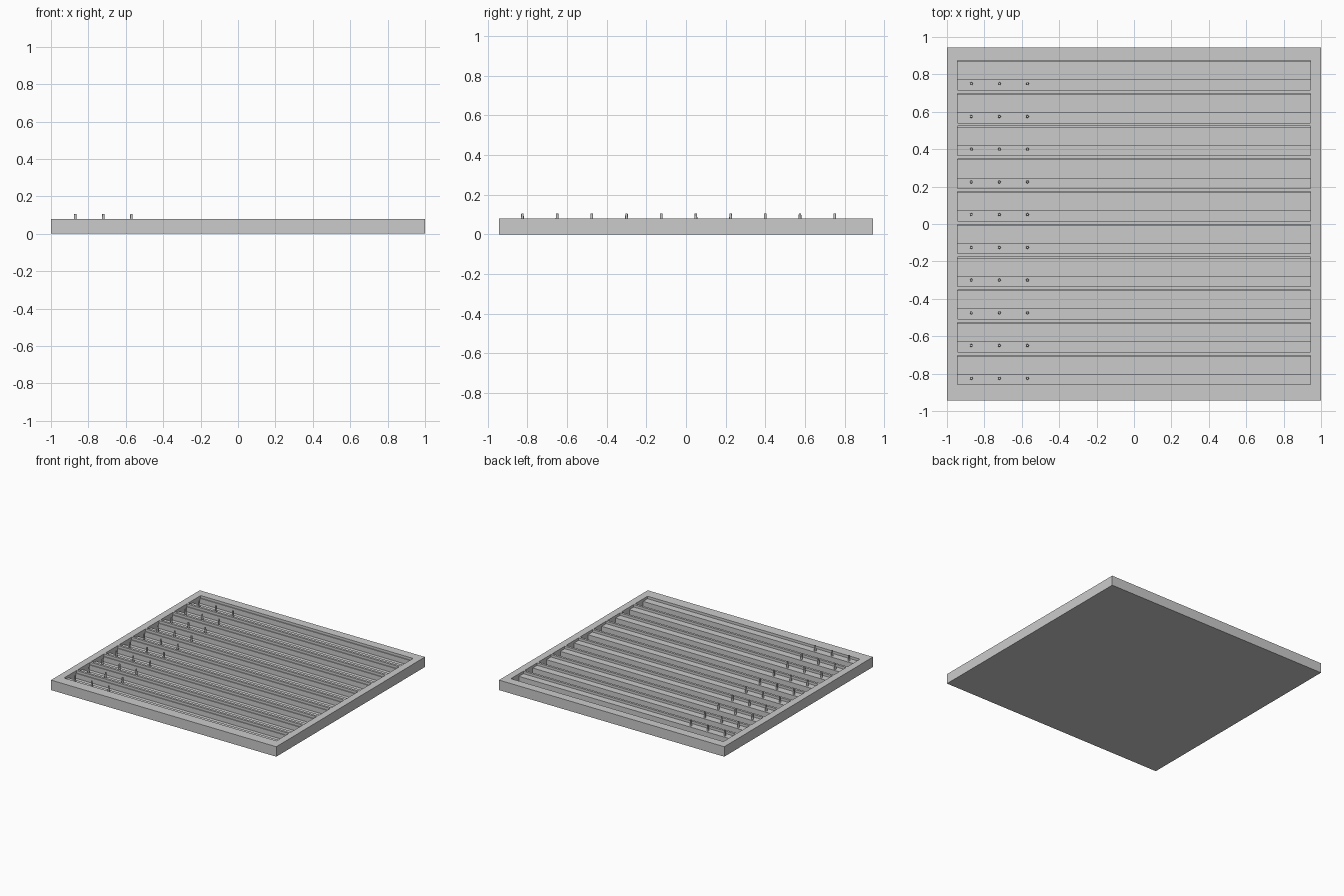
import bpy
import bmesh
from mathutils import Matrix, Vector

if "Cube" in bpy.data.objects:
    bpy.data.objects.remove(bpy.data.objects["Cube"], do_unlink=True)

# Overall sizes
HALF_X, HALF_Y, TOP = 1.0, 0.943, 0.08
SLOT_X = 0.943
ROWS, PITCH = 10, 0.175
FIRST_Y = -0.859
SHELF, FLOOR = 0.06, 0.02
PIN_COLUMNS = (-0.87, -0.72, -0.57)
PIN_OFFSET, PIN_TOP = 0.034, 0.105

grey = bpy.data.materials.new("plain_grey")
grey.use_nodes = True
grey.diffuse_color = (0.6, 0.6, 0.6, 1)
grey.node_tree.nodes["Principled BSDF"].inputs["Base Color"].default_value = grey.diffuse_color


def make_object(name, bm):
    bmesh.ops.recalc_face_normals(bm, faces=bm.faces)
    mesh = bpy.data.meshes.new(name)
    bm.to_mesh(mesh)
    bm.free()
    mesh.materials.append(grey)
    obj = bpy.data.objects.new(name, mesh)
    bpy.context.collection.objects.link(obj)
    return obj


def add_prism(bm, profile, half_length):
    """Extrude a (y, z) profile along x."""
    verts = [bm.verts.new((-half_length, y, z)) for y, z in profile]
    face = bm.faces.new(verts)
    moved = bmesh.ops.extrude_face_region(bm, geom=[face])["geom"]
    bmesh.ops.translate(bm, vec=Vector((2 * half_length, 0, 0)),
                        verts=[v for v in moved if isinstance(v, bmesh.types.BMVert)])


# Solid tray body
bm = bmesh.new()
add_prism(bm, [(-HALF_Y, 0), (HALF_Y, 0), (HALF_Y, TOP), (-HALF_Y, TOP)], HALF_X)
tray = make_object("slotted_tray", bm)

# Stepped slots: shallow shelf in front, deep groove, thin ledge behind
step = [(0, 0.2), (0, SHELF), (0.056, SHELF), (0.056, FLOOR),
        (0.15, FLOOR), (0.15, SHELF), (0.157, SHELF), (0.157, 0.2)]
bm = bmesh.new()
for row in range(ROWS):
    y0 = FIRST_Y + row * PITCH
    add_prism(bm, [(y0 + y, z) for y, z in step], SLOT_X)
cutter = make_object("slot_cutter", bm)
cutter.hide_render = True

cut = tray.modifiers.new("slots", "BOOLEAN")
cut.operation = "DIFFERENCE"
cut.solver = "EXACT"
cut.object = cutter
bpy.context.view_layer.objects.active = tray
bpy.ops.object.modifier_apply(modifier=cut.name)
bpy.data.objects.remove(cutter, do_unlink=True)

# Three small pegs on the shelf of every row
bm = bmesh.new()
height = PIN_TOP - SHELF
for row in range(ROWS):
    for x in PIN_COLUMNS:
        centre = (x, FIRST_Y + row * PITCH + PIN_OFFSET, SHELF + height / 2)
        bmesh.ops.create_cone(bm, cap_ends=True, segments=12, radius1=0.008,
                              radius2=0.006, depth=height,
                              matrix=Matrix.Translation(centre))
pegs = make_object("shelf_pegs", bm)
bpy.ops.object.select_all(action="DESELECT")
pegs.select_set(True)
bpy.context.view_layer.objects.active = pegs
bpy.ops.object.shade_smooth_by_angle()
